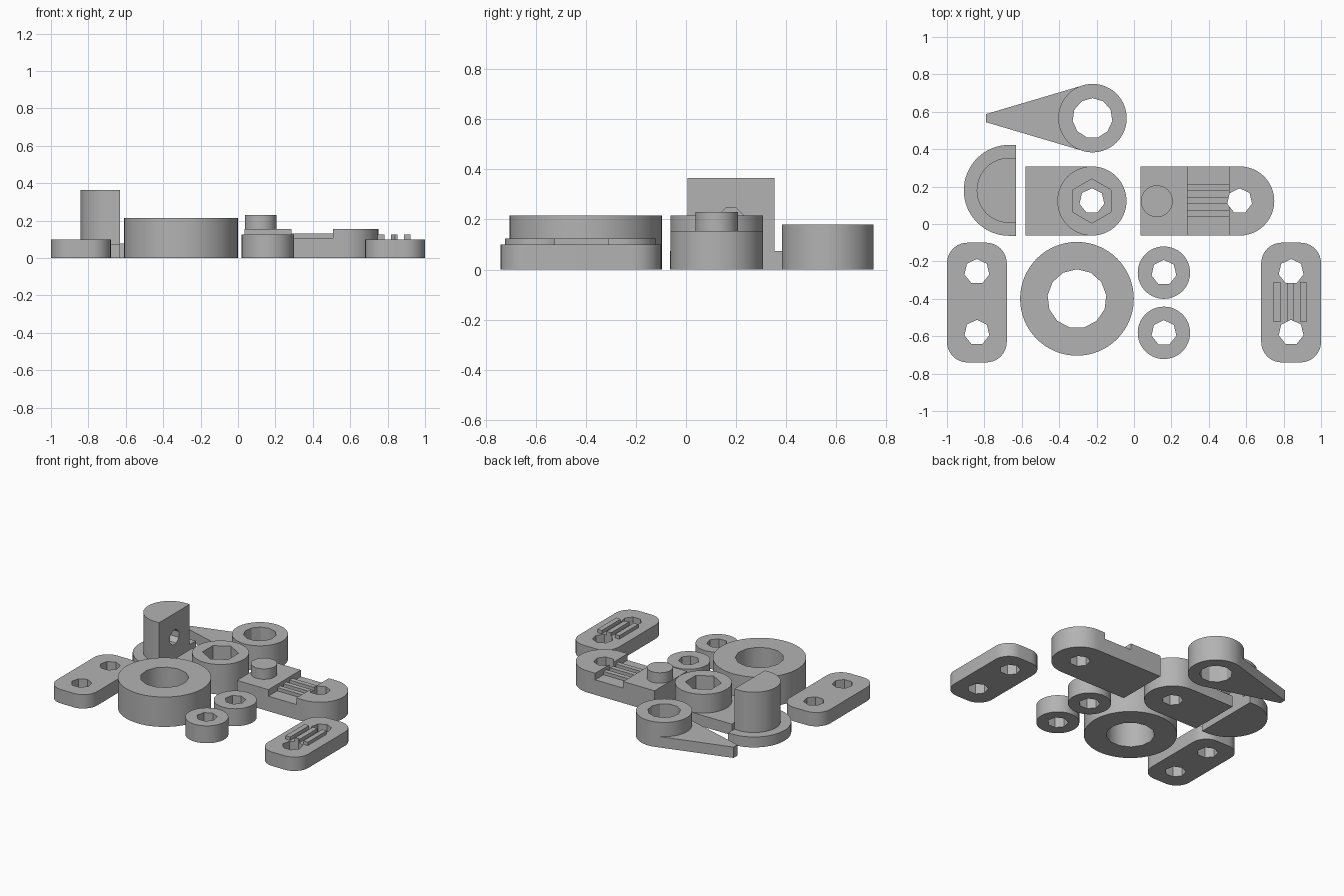
import bpy
from math import pi, sin, cos, radians
from mathutils import Matrix

if "Cube" in bpy.data.objects:
    bpy.data.objects.remove(bpy.data.objects["Cube"], do_unlink=True)

grey = bpy.data.materials.new("plain grey")
grey.use_nodes = True
grey.diffuse_color = (0.45, 0.45, 0.45, 1)
grey.node_tree.nodes["Principled BSDF"].inputs["Base Color"].default_value = (0.45, 0.45, 0.45, 1)


def arc(x, y, r, start, end, n):
    """Points along an arc, angles in degrees."""
    return [(x + r * cos(radians(start + (end - start) * i / n)),
             y + r * sin(radians(start + (end - start) * i / n))) for i in range(n + 1)]


def polygon(x, y, r, n=64):
    """Regular polygon with one corner towards +y."""
    return arc(x, y, r, 90, 450, n)[:-1]


def box(x0, x1, y0, y1):
    return [(x0, y0), (x1, y0), (x1, y1), (x0, y1)]


def rounded(x0, x1, y0, y1, r):
    return (arc(x1 - r, y1 - r, r, 0, 90, 10) + arc(x0 + r, y1 - r, r, 90, 180, 10)
            + arc(x0 + r, y0 + r, r, 180, 270, 10) + arc(x1 - r, y0 + r, r, 270, 360, 10))


def prism(name, outline, z0, z1):
    """Upright solid from a counter-clockwise outline."""
    n = len(outline)
    verts = [(x, y, z) for z in (z0, z1) for x, y in outline]
    faces = [tuple(reversed(range(n))), tuple(range(n, 2 * n))]
    faces += [(i, (i + 1) % n, n + (i + 1) % n, n + i) for i in range(n)]
    mesh = bpy.data.meshes.new(name)
    mesh.from_pydata(verts, [], faces)
    mesh.materials.append(grey)
    obj = bpy.data.objects.new(name, mesh)
    bpy.context.scene.collection.objects.link(obj)
    return obj


def combine(obj, other, operation):
    """Apply a boolean and remove the second solid."""
    mod = obj.modifiers.new("solid", "BOOLEAN")
    mod.operation, mod.solver, mod.object = operation, "EXACT", other
    bpy.context.view_layer.update()
    evaluated = obj.evaluated_get(bpy.context.evaluated_depsgraph_get())
    mesh = bpy.data.meshes.new_from_object(evaluated)
    obj.modifiers.clear()
    obj.data = mesh
    bpy.data.objects.remove(other, do_unlink=True)


def add(obj, outline, z0, z1):
    combine(obj, prism("extra", outline, z0, z1), "UNION")


def cut(obj, outline, z0=-0.1, z1=0.5):
    combine(obj, prism("cutter", outline, z0, z1), "DIFFERENCE")


def finish(obj):
    bpy.ops.object.select_all(action="DESELECT")
    obj.select_set(True)
    bpy.context.view_layer.objects.active = obj
    bpy.ops.object.shade_smooth_by_angle(angle=radians(30))


BOLT = 0.068  # bolt hole radius, seven sided

# Two link plates, the right-hand one with grip ribs
plates = []
for name, side in (("plain_plate", -1), ("ribbed_plate", 1)):
    x = side * 0.84
    plate = prism(name, rounded(x - 0.16, x + 0.16, -0.74, -0.1, 0.11), 0, 0.1)
    if side > 0:
        for rib in (-1, 0, 1):
            rx = x - 0.005 + rib * 0.07
            add(plate, box(rx - 0.018, rx + 0.018, -0.525, -0.31), 0.05, 0.125)
    for y in (-0.255, -0.58):
        cut(plate, polygon(x, y, BOLT, 7))
    finish(plate)

# Plain rings: outer radius, hole radius, hole sides, height
for name, x, y, r, hole, sides, h in (
        ("large_ring", -0.305, -0.4, 0.304, 0.158, 13, 0.215),
        ("back_spacer", 0.16, -0.26, 0.14, BOLT, 7, 0.125),
        ("front_spacer", 0.16, -0.582, 0.14, BOLT, 7, 0.125)):
    ring = prism(name, polygon(x, y, r), 0, h)
    cut(ring, polygon(x, y, hole, sides))
    finish(ring)

# Pointer: thin tapered arm with a tall ring
pointer = prism("pointer_lever", polygon(-0.222, 0.566, 0.183), 0, 0.18)
add(pointer, [(-0.79, 0.544), (-0.27, 0.39), (-0.22, 0.45), (-0.22, 0.68),
              (-0.27, 0.742), (-0.79, 0.588)], 0, 0.078)
cut(pointer, polygon(-0.222, 0.566, 0.107, 11))
finish(pointer)

# Nut holder: low block, tall boss, hexagonal pocket
holder = prism("nut_holder", polygon(-0.225, 0.123, 0.185), 0, 0.215)
add(holder, box(-0.58, -0.225, -0.062, 0.308), 0, 0.08)
cut(holder, polygon(-0.225, 0.123, 0.118, 6), 0.1, 0.4)
cut(holder, polygon(-0.225, 0.123, BOLT, 7))
finish(holder)

# Half-round post on a flange, with a blind hole in its flat side
def half_round(r):
    return arc(-0.667, 0.18, r, 90, 270, 32) + [(-0.632, 0.18 - r), (-0.632, 0.18 + r)]

post = prism("half_round_post", half_round(0.243), 0, 0.075)
add(post, half_round(0.174), 0, 0.365)
drill = prism("drill", arc(0, 0, 0.055, 22.5, 382.5, 8)[:-1], -0.1, 0.1)
drill.data.transform(Matrix.Translation((-0.632, 0.18, 0.195)) @ Matrix.Rotation(pi / 2, 4, "Y"))
combine(post, drill, "DIFFERENCE")
finish(post)

# Clamp arm: rounded end, recessed ribbed saddle and a round pin
clamp = prism("clamp_arm", [(0.035, 0.308), (0.035, -0.062)]
              + arc(0.565, 0.123, 0.185, -90, 90, 32), 0, 0.155)
cut(clamp, box(0.285, 0.507, -0.2, 0.5), 0.108, 0.3)
for rib in (-1, 0, 1):
    ry = 0.126 + rib * 0.07
    add(clamp, box(0.27, 0.52, ry - 0.017, ry + 0.017), 0.05, 0.132)
add(clamp, polygon(0.122, 0.122, 0.085), 0.1, 0.23)
cut(clamp, polygon(0.565, 0.123, BOLT, 7))
finish(clamp)
